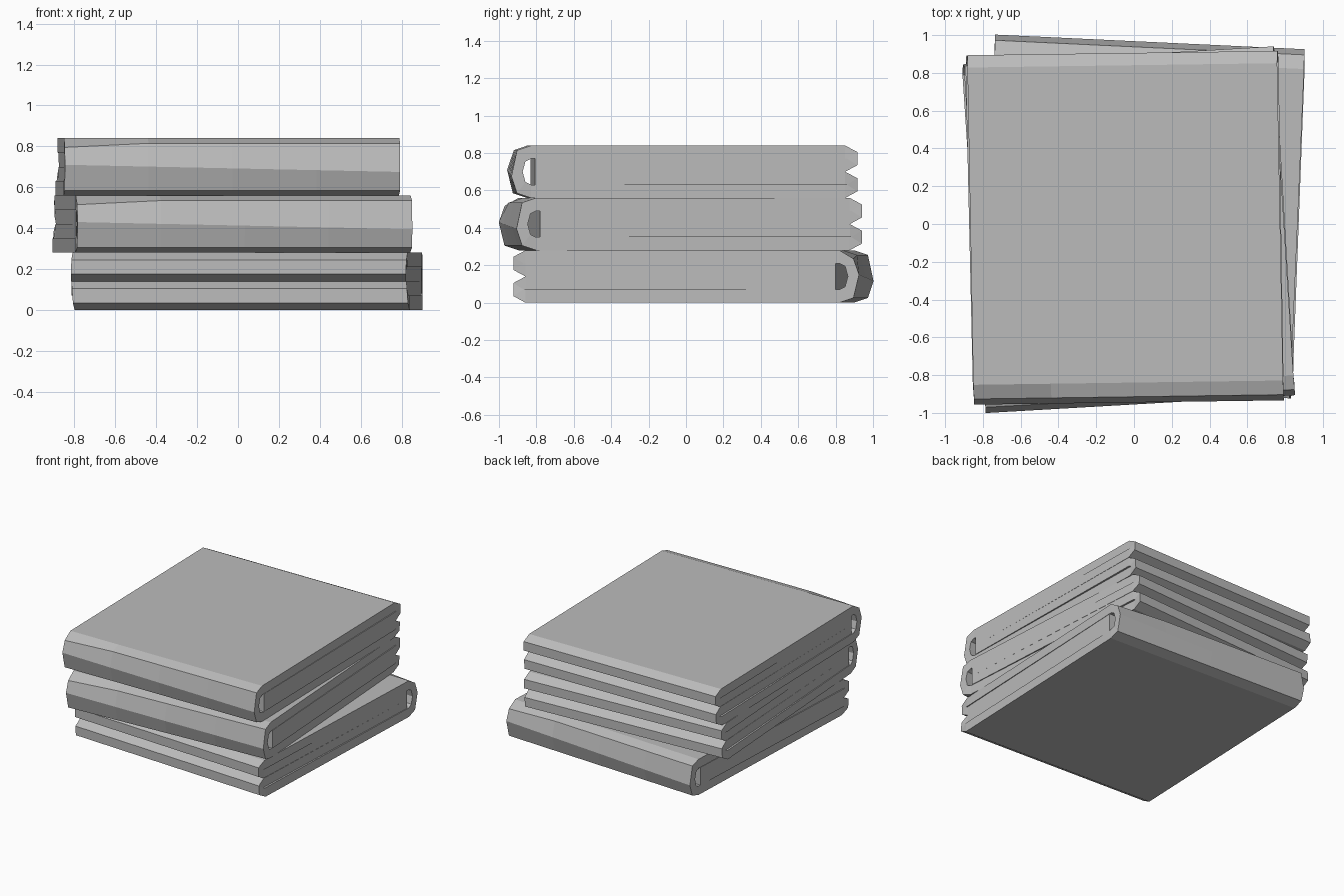
import bpy, bmesh
from math import radians

cube = bpy.data.objects.get("Cube")
if cube:
    bpy.data.objects.remove(cube)

# Single plain cloth colour
cloth = bpy.data.materials.new("grey_cloth")
cloth.use_nodes = True
GREY = (0.5, 0.5, 0.5, 1)
cloth.diffuse_color = GREY
cloth.node_tree.nodes["Principled BSDF"].inputs["Base Color"].default_value = GREY

WIDTH, LAYER = 1.64, 0.07
FULL = 4 * LAYER
SPANS = 4

# Lower half of the folded cloth: (outer y, outer z, inner y, inner z, sideways slip)
LOWER = [
    (-0.81, 0.14, -0.81, 0.07, 0.0),      # loose inner end
    (0.85, 0.14, 0.85, 0.07, -0.005),     # double fold at the open end
    (0.915, 0.105, 0.86, 0.07, -0.01),
    (0.915, 0.035, 0.86, 0.07, -0.015),
    (0.85, 0.0, 0.85, 0.07, -0.02),
    (-0.83, 0.0, -0.83, 0.07, -0.005),    # start of the wide fold
    (-0.905, 0.025, -0.86, 0.085, 0.0),
]
MIDDLE = [(-0.935, 0.14, -0.875, 0.14, 0.0)]
UPPER = [(oy, FULL - oz, iy, FULL - iz, slip * 0.5)
         for oy, oz, iy, iz, slip in reversed(LOWER)]
STATIONS = LOWER + MIDDLE + UPPER
NOSE = len(LOWER)


def folded_towel(name, x, y, z, angle):
    """A thick ribbon swept along the folded path and spanned across the width."""
    bm = bmesh.new()
    columns = []
    for i in range(SPANS + 1):
        t = i / SPANS
        loop = []
        for k, (oy, oz, iy, iz, slip) in enumerate(STATIONS):
            px = (t - 0.5) * WIDTH + slip
            # The wide fold droops a little towards one side
            droop = 0.0
            if k == NOSE:
                droop = 0.01 - 0.035 * t
            elif k == NOSE + 1 and i == 0:
                droop = -0.02
            loop.append((bm.verts.new((px, oy, oz + droop)),
                         bm.verts.new((px, iy, iz))))
        columns.append(loop)
    last = len(STATIONS) - 1
    for a, b in zip(columns, columns[1:]):
        for k in range(last):
            for s in (0, 1):
                bm.faces.new((a[k][s], a[k + 1][s], b[k + 1][s], b[k][s]))
        for k in (0, last):
            bm.faces.new((a[k][0], a[k][1], b[k][1], b[k][0]))
    for loop in (columns[0], columns[-1]):
        for p, q in zip(loop, loop[1:]):
            bm.faces.new((p[0], p[1], q[1], q[0]))
    bmesh.ops.recalc_face_normals(bm, faces=bm.faces)
    mesh = bpy.data.meshes.new(name)
    bm.to_mesh(mesh)
    bm.free()
    mesh.materials.append(cloth)
    towel = bpy.data.objects.new(name, mesh)
    towel.location = (x, y, z)
    towel.rotation_euler.z = radians(angle)
    bpy.context.collection.objects.link(towel)


# Stack, the bottom one turned with its wide fold to the back
folded_towel("bottom_towel", 0.04, 0.03, 0, 177.3)
folded_towel("middle_towel", -0.02, -0.02, FULL, 3.3)
folded_towel("top_towel", -0.04, -0.01, 2 * FULL, 0.8)
